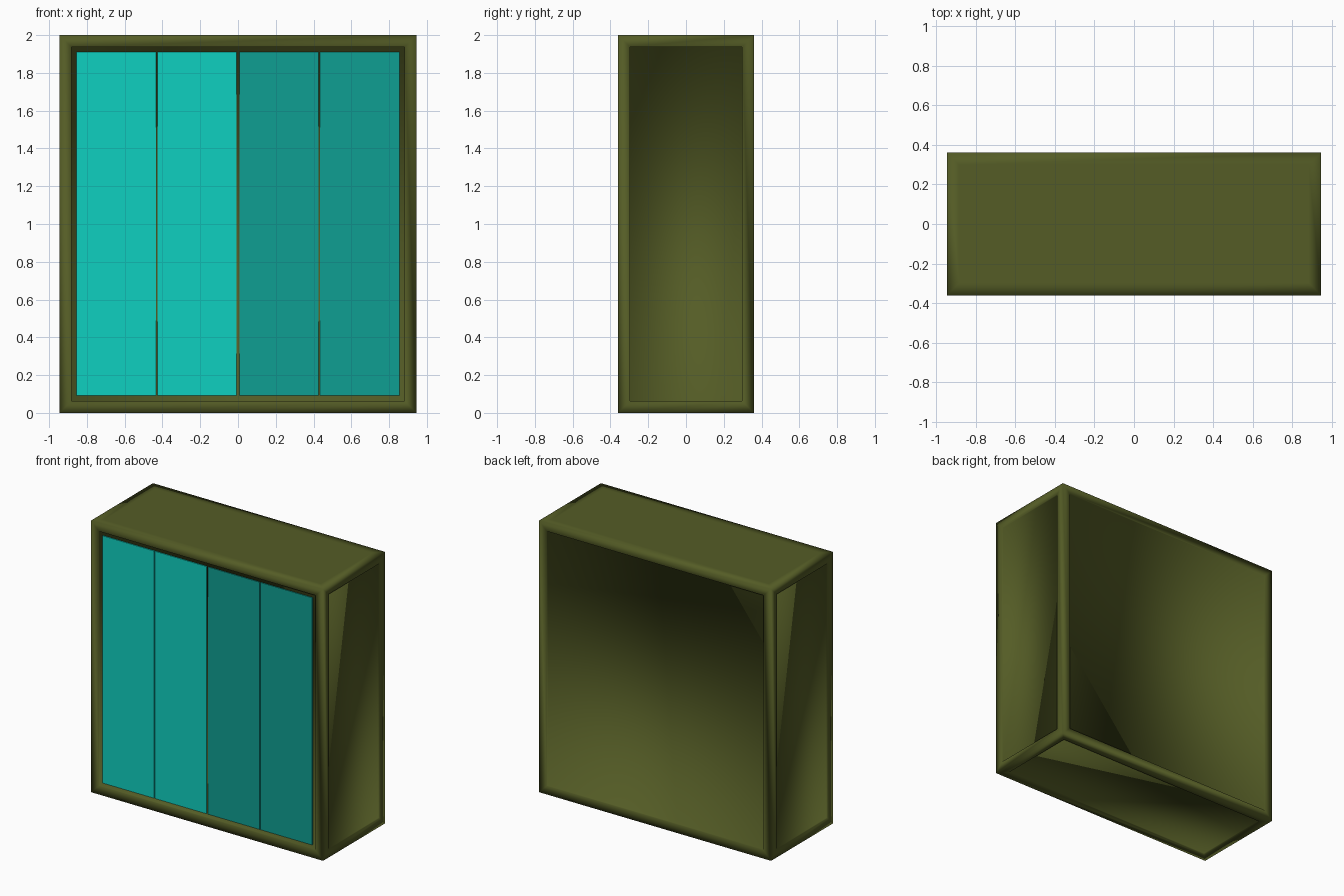
import bpy, bmesh
from mathutils import Vector

if "Cube" in bpy.data.objects:
    bpy.data.objects.remove(bpy.data.objects["Cube"])


def material(name, rgb):
    m = bpy.data.materials.new(name)
    m.diffuse_color = (*rgb, 1)
    m.use_nodes = True
    m.node_tree.nodes["Principled BSDF"].inputs["Base Color"].default_value = m.diffuse_color
    return m


olive = material("olive", (0.089, 0.107, 0.019))
teal = material("bright_teal", (0.0046, 0.63, 0.53))
dark_teal = material("dark_teal", (0.0046, 0.345, 0.29))

W, D, H, RIM, RECESS = 1.89, 0.72, 2.0, 0.088, 0.01


def box(bm, lo, hi):
    size = [b - a for a, b in zip(lo, hi)]
    verts = bmesh.ops.create_cube(bm, size=1)["verts"]
    for v in verts:
        v.co = Vector([a + (c + 0.5) * s for a, c, s in zip(lo, v.co, size)])


def finish(bm, name, mat, smooth=False):
    bm.normal_update()
    for f in bm.faces:
        f.smooth = smooth
    mesh = bpy.data.meshes.new(name)
    bm.to_mesh(mesh)
    bm.free()
    mesh.materials.append(mat)
    ob = bpy.data.objects.new(name, mesh)
    bpy.context.collection.objects.link(ob)
    return ob


# Cabinet body: rim around each face, panels set in slightly (flat on top), fully smooth shaded
bm = bmesh.new()
box(bm, (-W / 2, -D / 2, 0), (W / 2, D / 2, H))
bm.normal_update()
for face in list(bm.faces):
    normal = face.normal.copy()
    bmesh.ops.inset_individual(bm, faces=[face], thickness=RIM)
    if normal.z < 0.5:
        bmesh.ops.inset_individual(bm, faces=[face], thickness=0.0005)
        for v in face.verts:
            v.co -= normal * RECESS
finish(bm, "cabinet_body", olive, smooth=True)

# Doors: two leaves on each side, separated by thin seams
SEAM, GAP, EDGE = 0.003, 0.007, 0.854
for side, name, mat in ((-1, "left_door", teal), (1, "right_door", dark_teal)):
    bm = bmesh.new()
    for a, b in ((GAP, 0.43 - SEAM), (0.43 + SEAM, EDGE)):
        x0, x1 = sorted((side * a, side * b))
        box(bm, (x0, -D / 2 + 0.003, RIM + 0.003), (x1, -D / 2 + RECESS + 0.01, H - RIM - 0.001))
    finish(bm, name, mat)
